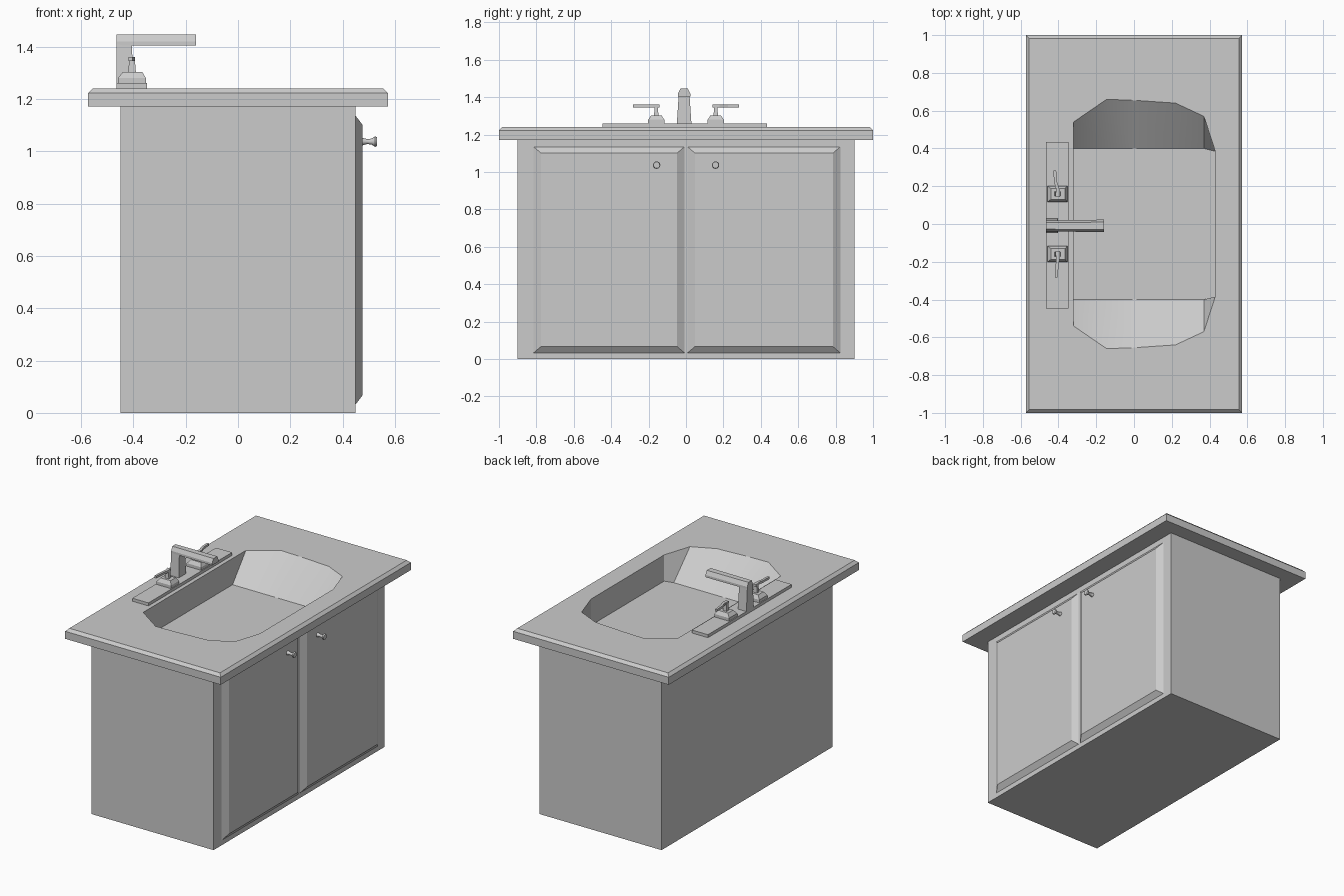
import bpy, bmesh, math
from mathutils import Matrix

if "Cube" in bpy.data.objects:
    bpy.data.objects.remove(bpy.data.objects["Cube"])


def finish(bm, name, smooth=None):
    bmesh.ops.recalc_face_normals(bm, faces=bm.faces)
    me = bpy.data.meshes.new(name)
    bm.to_mesh(me)
    bm.free()
    ob = bpy.data.objects.new(name, me)
    bpy.context.collection.objects.link(ob)
    if smooth:
        bpy.ops.object.select_all(action='DESELECT')
        ob.select_set(True)
        bpy.context.view_layer.objects.active = ob
        bpy.ops.object.shade_smooth_by_angle(angle=math.radians(smooth))
    return ob


def ring(bm, pts):
    return [bm.verts.new(p) for p in pts]


def bridge(bm, a, b):
    n = len(a)
    for i in range(n):
        bm.faces.new((a[i], a[(i + 1) % n], b[(i + 1) % n], b[i]))


def rect(x0, x1, y0, y1, z):
    return [(x0, y0, z), (x1, y0, z), (x1, y1, z), (x0, y1, z)]


def loft(name, sections, bottom=True, top=True, smooth=None):
    bm = bmesh.new()
    rings = [ring(bm, s) for s in sections]
    for a, b in zip(rings, rings[1:]):
        bridge(bm, a, b)
    if bottom:
        bm.faces.new(rings[0])
    if top:
        bm.faces.new(rings[-1])
    return finish(bm, name, smooth)


# cabinet, open under the counter so the basin can sink into it
loft("cabinet", [rect(-.45, .45, -.9, .9, 0), rect(-.45, .45, -.9, .9, 1.172)], top=False)

# countertop with chamfered edge and basin opening
half = [(-.32, .54), (-.145, .66), (0, .655), (.22, .64), (.37, .57), (.43, .385)]
rim = half + [(x, -y) for x, y in reversed(half)]
bm = bmesh.new()
rings = [ring(bm, rect(-a, a, -b, b, z)) for a, b, z in
         ((.45, .9, 1.172), (.573, 1, 1.172), (.573, 1, 1.222), (.555, .982, 1.24))]
for a, b in zip(rings, rings[1:]):
    bridge(bm, a, b)
hole = ring(bm, [(x, y, 1.24) for x, y in rim])
edges = []
for loop in (rings[-1], hole):
    for i, v in enumerate(loop):
        w = loop[(i + 1) % len(loop)]
        edges.append(bm.edges.get((v, w)) or bm.edges.new((v, w)))
bmesh.ops.triangle_fill(bm, edges=edges, use_beauty=True, normal=(0, 0, 1))
# basin: upright sides, sloping ends, flat floor
floor = ring(bm, [(x, max(-.4, min(.4, y)), 1.065) for x, y in rim])
bridge(bm, hole, floor)
bm.faces.new(floor)
finish(bm, "countertop_basin", 25)

# doors with raised bevelled panels, and their knobs
for side, y0, y1, ky in (("left", -.815, -.008, -.157), ("right", .008, .825, .158)):
    def panel(x, dy, dz):
        return [(x, y0 + dy, .033 + dz), (x, y1 - dy, .033 + dz),
                (x, y1 - dy, 1.135 - dz), (x, y0 + dy, 1.135 - dz)]
    loft("door_" + side, [panel(.45, 0, 0), panel(.476, .04, .034)], bottom=False)
    loft("knob_" + side,
         [[(x, ky + r * math.cos(t * math.pi / 6), 1.037 + r * math.sin(t * math.pi / 6))
           for t in range(12)]
          for x, r in ((.474, .015), (.495, .009), (.512, .012), (.524, .02), (.531, .017))],
         smooth=35)

# tap base plate
loft("tap_plate", [rect(-.465, -.347, -.447, .433, 1.239), rect(-.465, -.347, -.447, .433, 1.26)])

# tap handles: tapered foot, stem and lever
for side, s in (("left", -1), ("right", 1)):
    y = s * .159
    loft("handle_foot_" + side, [rect(-.459, -.352, y - .043, y + .043, 1.258),
                                 rect(-.459, -.352, y - .043, y + .043, 1.28),
                                 rect(-.44, -.366, y - .028, y + .028, 1.303)])
    loft("handle_stem_" + side, [rect(-.42, -.39, y - .012, y + .012, 1.30),
                                 rect(-.415, -.395, y - .008, y + .008, 1.357)])
    def lever(x, ly, w):
        return [(x - w, s * ly, 1.345), (x + w, s * ly, 1.345),
                (x + w, s * ly, 1.36), (x - w, s * ly, 1.36)]
    kx = -s * .004
    loft("handle_lever_" + side, [lever(-.405, .143, .012), lever(-.402, .18, .009),
                                  lever(-.412 + kx, .225, .008), lever(-.415 + kx, .283, .007)])

# spout: tapered column and arm reaching over the basin
c = -.01
loft("spout_column", [rect(-.465, -.402, c - .039, c + .039, 1.258),
                      rect(-.465, -.405, c - .029, c + .029, 1.41)])
def arm(x, w):
    return [(x, c - w, 1.405), (x, c + w, 1.405), (x, c + w, 1.42),
            (x, c + w * .6, 1.446), (x, c - w * .6, 1.446), (x, c - w, 1.42)]
loft("spout_arm", [arm(-.465, .029), arm(-.16, .033)])
